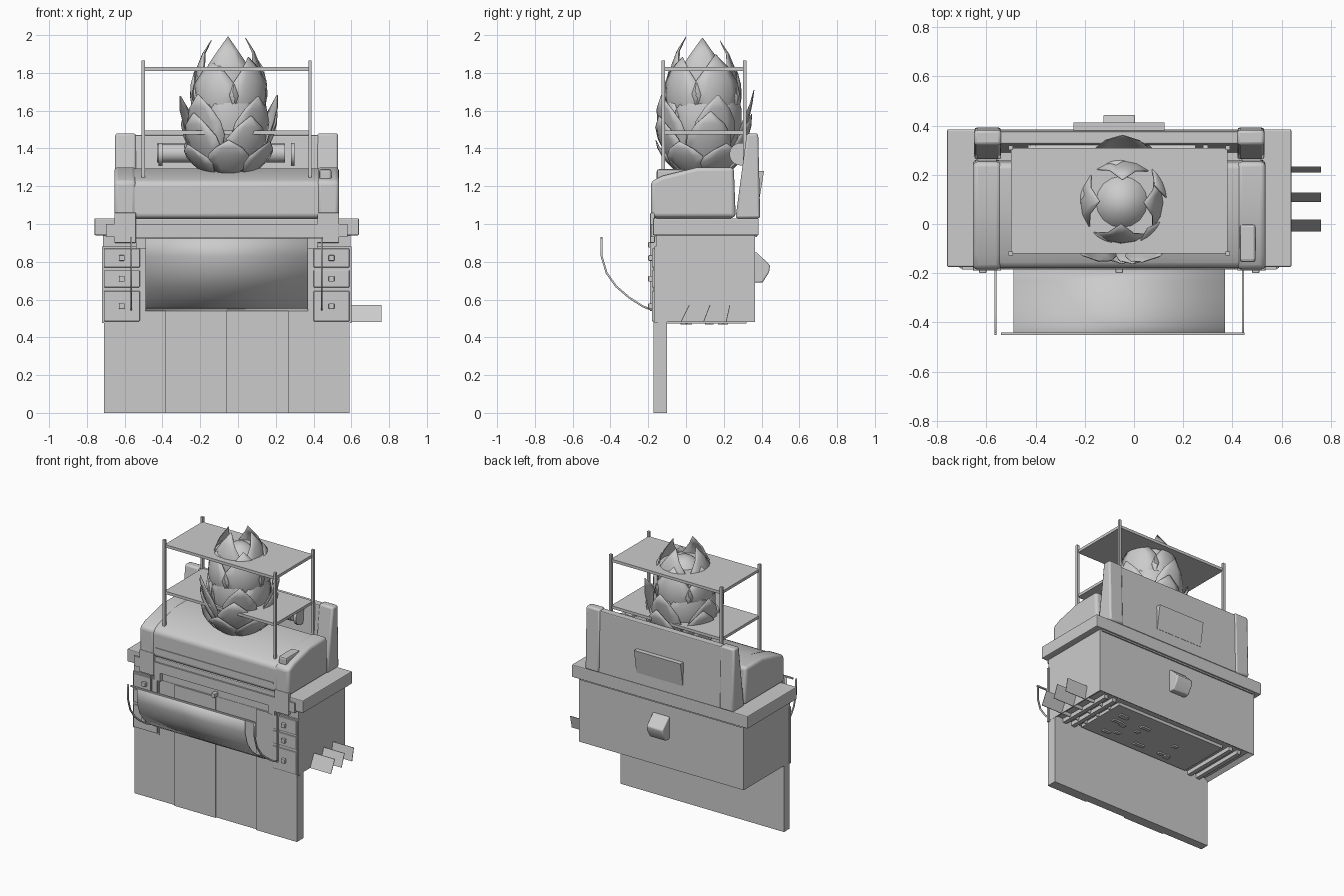
import bpy, bmesh, math, random
from mathutils import Vector

random.seed(4)
if "Cube" in bpy.data.objects:
    bpy.data.objects.remove(bpy.data.objects["Cube"], do_unlink=True)

grey = bpy.data.materials.new("plain grey")
grey.use_nodes = True
grey.diffuse_color = (0.6, 0.6, 0.6, 1)
grey.node_tree.nodes["Principled BSDF"].inputs["Base Color"].default_value = (0.6, 0.6, 0.6, 1)


def finish(name, bm, bevel=0, segments=2, smooth=False, solid=0):
    bmesh.ops.recalc_face_normals(bm, faces=bm.faces)
    mesh = bpy.data.meshes.new(name)
    bm.to_mesh(mesh)
    bm.free()
    mesh.materials.append(grey)
    ob = bpy.data.objects.new(name, mesh)
    bpy.context.scene.collection.objects.link(ob)
    if solid:
        mod = ob.modifiers.new("thickness", "SOLIDIFY")
        mod.thickness, mod.offset = solid, 0
    if bevel:
        mod = ob.modifiers.new("round", "BEVEL")
        mod.width, mod.segments, mod.limit_method = bevel, segments, "ANGLE"
    if smooth:
        bpy.ops.object.select_all(action="DESELECT")
        ob.select_set(True)
        bpy.context.view_layer.objects.active = ob
        bpy.ops.object.shade_smooth_by_angle(angle=math.radians(40))
    return ob


def box(name, x, y, z, bevel=0):
    """Box from ranges along the three axes."""
    bm = bmesh.new()
    bmesh.ops.create_cube(bm, size=1)
    for v in bm.verts:
        v.co = [lo + (c + 0.5) * (hi - lo) for c, (lo, hi) in zip(v.co, (x, y, z))]
    return finish(name, bm, bevel)


def extrude_x(name, profile, x0, x1, bevel=0, segments=2, smooth=False):
    """Closed (y, z) profile swept along x."""
    bm = bmesh.new()
    face = bm.faces.new([bm.verts.new((x0, y, z)) for y, z in profile])
    out = bmesh.ops.extrude_face_region(bm, geom=[face])["geom"]
    bmesh.ops.translate(bm, verts=[g for g in out if isinstance(g, bmesh.types.BMVert)],
                        vec=(x1 - x0, 0, 0))
    return finish(name, bm, bevel, segments, smooth)


def strip_x(name, path, x0, x1, thick):
    """Open (y, z) path swept along x into a thin sheet."""
    bm = bmesh.new()
    rows = [[bm.verts.new((x, y, z)) for x in (x0, x1)] for y, z in path]
    for a, b in zip(rows, rows[1:]):
        bm.faces.new((a[0], a[1], b[1], b[0]))
    return finish(name, bm, smooth=True, solid=thick)


def cylinder_x(name, x0, x1, y, z, r):
    ring = [(y + r * math.cos(i * math.tau / 24), z + r * math.sin(i * math.tau / 24)) for i in range(24)]
    return extrude_x(name, ring, x0, x1, smooth=True)


MID = -0.06  # the furniture is symmetric about this x


def both(x0, x1):
    """A range of x and its mirror image."""
    return ((x0, x1), (2 * MID - x1, 2 * MID - x0))


# Front screen of overlapping boards reaching the floor
box("screen_back", (-0.71, 0.59), (-0.155, -0.1), (0, 0.5))
for i in range(4):
    x = -0.71 + 0.325 * i
    front = -0.172 if i % 2 else -0.162
    box("screen_board", (x, x + 0.325), (front, -0.15), (0, 0.87))

# Cabinet with recessed underside
bm = bmesh.new()
bmesh.ops.create_cube(bm, size=1)
for v in bm.verts:
    v.co = ((v.co.x * 1.31) + MID, v.co.y * 0.525 + 0.103, v.co.z * 0.46 + 0.71)
floor = min(bm.faces, key=lambda f: f.calc_center_median().z)
bmesh.ops.inset_region(bm, faces=[floor], thickness=0.04)
bmesh.ops.translate(bm, verts=floor.verts, vec=(0, 0, 0.02))
finish("cabinet", bm)
box("under_tray", (-0.5, 0.38), (-0.08, 0.3), (0.478, 0.5))
for x in both(0.42, 0.45) + both(0.49, 0.52):
    box("under_rail", x, (-0.12, 0.32), (0.472, 0.505))
for i in range(14):
    x, y = random.uniform(-0.42, 0.28), random.uniform(-0.05, 0.25)
    box("under_fitting", (x, x + random.uniform(0.02, 0.08)), (y, y + 0.025), (0.468, 0.48))

# Drawers on both sides
for x in both(0.39, 0.6):
    box("drawer_frame", x, (-0.168, -0.15), (0.475, 0.88))
    for z0, z1 in ((0.485, 0.645), (0.665, 0.755), (0.77, 0.87)):
        box("drawer_front", (x[0] + 0.01, x[1] - 0.01), (-0.18, -0.16), (z0, z1), 0.004)
        c, z = sum(x) / 2, (z0 + z1) / 2
        box("drawer_knob", (c - 0.015, c + 0.015), (-0.2, -0.175), (z - 0.015, z + 0.015), 0.004)
box("middle_knob", (-0.075, -0.045), (-0.2, -0.16), (0.875, 0.905), 0.004)

# Worktop
box("worktop", (-0.76, 0.64), (-0.175, 0.385), (0.94, 1.03), 0.006)
box("worktop_lip", (-0.7, 0.58), (-0.185, 0.375), (0.93, 1.0))

# Chest body, its side straps and small fittings
hood = [(-0.18, 1.03), (-0.18, 1.22), (-0.12, 1.25), (0.06, 1.295), (0.25, 1.295), (0.26, 1.03)]
extrude_x("chest", hood, -0.65, 0.53, 0.025, 4, True)
band = [(y * 1.02 - 0.002, z + 0.005) for y, z in hood]
for x in both(0.42, 0.535):
    extrude_x("chest_strap", band, *x, 0.02, 3, True)
    box("strap_end", x, (-0.19, -0.165), (0.9, 1.06), 0.005)
for x in both(0.527, 0.535):
    for z in (1.09, 1.112):
        box("chest_slot", x, (-0.04, 0.17), (z, z + 0.006))
box("chest_seam", (-0.53, 0.41), (-0.185, -0.17), (1.095, 1.103))
box("chest_button", (0.43, 0.495), (-0.155, 0), (1.23, 1.29), 0.012)

# Back rest with leaning end posts
extrude_x("back_board", [(0.29, 1.03), (0.325, 1.47), (0.375, 1.47), (0.385, 1.03)], -0.56, 0.44, 0.006)
post = [(0.262, 1.03), (0.322, 1.48), (0.382, 1.48), (0.393, 1.03)]
for x in both(0.42, 0.53):
    extrude_x("back_post", post, *x, 0.012, 2, True)
extrude_x("back_plate", [(0.37, 1.11), (0.385, 1.11), (0.413, 1.28), (0.37, 1.28)], -0.245, 0.125)
cylinder_x("roller", -0.43, 0.25, 0.29, 1.375, 0.05)
for x in both(0.28, 0.3):
    cylinder_x("roller_cap", *x, 0.29, 1.37, 0.06)

# Rear spout
spout = [(0.36, 0.85), (0.375, 0.85), (0.445, 0.78), (0.44, 0.745), (0.405, 0.69), (0.36, 0.69)]
extrude_x("rear_spout", spout, -0.125, 0.005, 0.018, 3, True)

# Hanging curved sheet with its rod frame
curve = [(-0.447, 0.93), (-0.447, 0.83), (-0.42, 0.74), (-0.37, 0.67), (-0.3, 0.61), (-0.23, 0.565), (-0.175, 0.543)]
strip_x("hanging_sheet", curve, -0.49, 0.37, 0.006)
for x in both(0.44, 0.448):
    strip_x("sheet_rod", curve, *x, 0.01)
    box("rod_foot", x, (-0.19, -0.16), (0.54, 0.93))
for x in both(0.37, 0.42):
    box("sheet_bracket", x, (-0.185, -0.16), (0.87, 0.94))
box("sheet_bar", (-0.54, 0.45), (-0.452, -0.442), (0.922, 0.932))

# Three tilted plates on the left side
for y, lean in ((-0.03, 0.045), (0.09, 0.035), (0.21, 0.02)):
    profile = [(y, 0.48), (y + 0.004, 0.48), (y + lean + 0.004, 0.57), (y + lean, 0.57)]
    extrude_x("side_plate", profile, 0.38, 0.76)

# Open rack
for x in both(0.372, 0.39):
    for y in (-0.12, 0.31):
        box("rack_post", x, (y - 0.009, y + 0.009), (1.24, 1.865))
for z in (1.475, 1.81):
    box("rack_shelf", (-0.5, 0.38), (-0.12, 0.31), (z, z + 0.02))


# Bud made of cupped, pointed leaves
def leaf(angle, z0, z1, radii, half_angle):
    bm = bmesh.new()
    widths = (0.45, 0.85, 1.0, 0.85, 0.5, 0.02)
    rows = []
    for i, w in enumerate(widths):
        t = i / 5
        a, b, c = radii
        r = a * (1 - t) ** 2 + 2 * b * t * (1 - t) + c * t * t
        row = []
        for j in range(-2, 3):
            turn = angle + j / 2 * w * half_angle
            row.append(bm.verts.new((MID + 0.01 + r * math.cos(turn), 0.09 + r * math.sin(turn), z0 + (z1 - z0) * t)))
        rows.append(row)
    for a, b in zip(rows, rows[1:]):
        for j in range(4):
            bm.faces.new((a[j], a[j + 1], b[j + 1], b[j]))
    finish("bud_leaf", bm, smooth=True, solid=0.004)


# count, base z, tip z, radii, half angle, first angle
LAYERS = ((6, 1.25, 1.45, (0.1, 0.24, 0.25), 0.6, -1.57),
          (5, 1.28, 1.6, (0.13, 0.26, 0.26), 0.6, -1.1),
          (5, 1.33, 1.7, (0.16, 0.25, 0.27), 0.55, 0.3),
          (5, 1.4, 1.76, (0.16, 0.25, 0.16), 0.75, -1.4),
          (5, 1.55, 1.89, (0.17, 0.25, 0.15), 0.75, -0.8),
          (4, 1.62, 1.99, (0.14, 0.23, 0.09), 0.8, -1.6))
for count, z0, z1, radii, half, start in LAYERS:
    for i in range(count):
        leaf(start + i * math.tau / count, z0, z1 + random.uniform(-0.03, 0.01), radii, half)

bm = bmesh.new()
bmesh.ops.create_uvsphere(bm, u_segments=16, v_segments=10, radius=1)
for v in bm.verts:
    v.co = (MID + 0.01 + v.co.x * 0.175, 0.09 + v.co.y * 0.175, 1.59 + v.co.z * 0.3)
finish("bud_core", bm, smooth=True)
